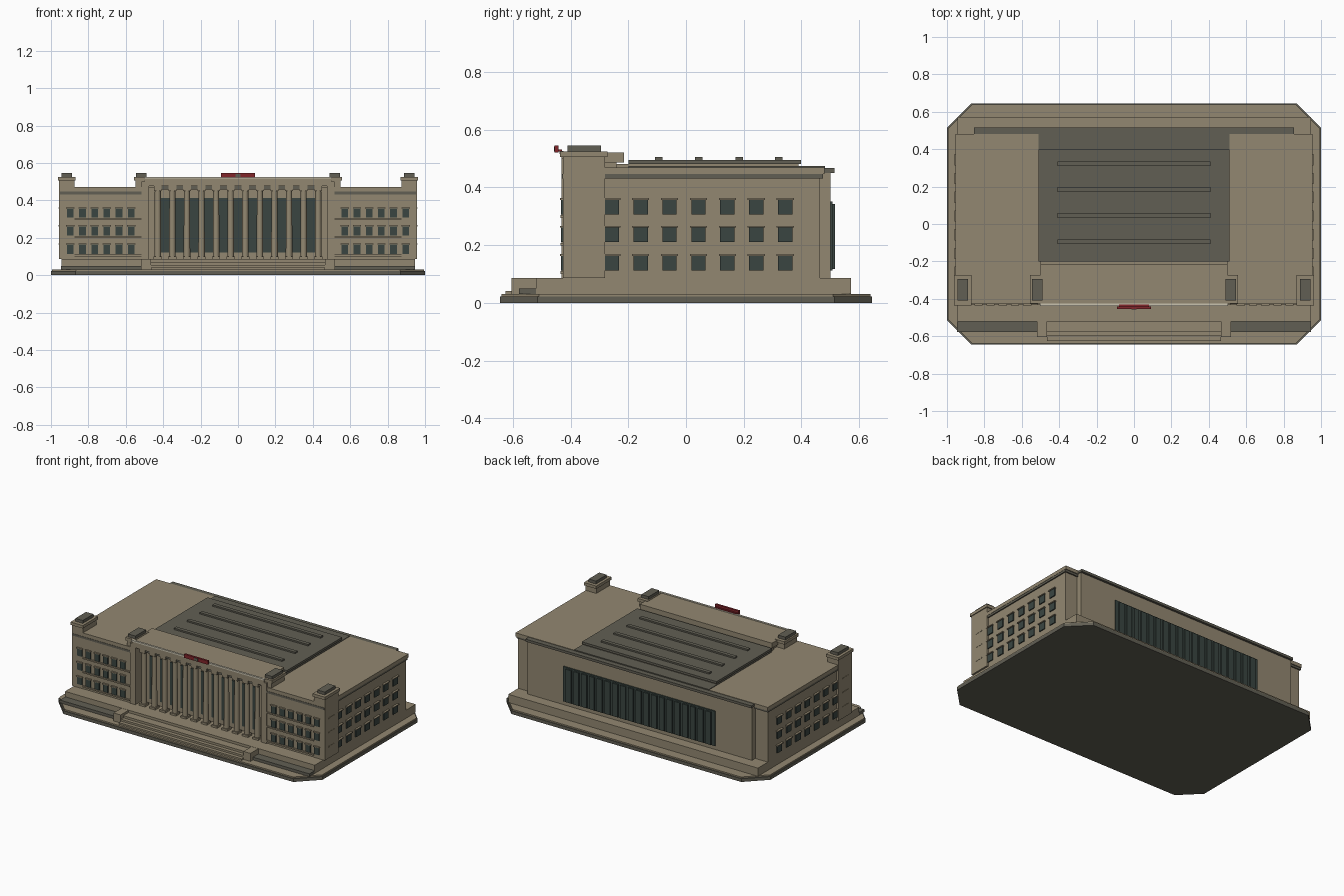
import bpy, bmesh
from mathutils import Matrix, Vector

cube = bpy.data.objects.get("Cube")
if cube:
    bpy.data.objects.remove(cube, do_unlink=True)


def material(name, rgb):
    m = bpy.data.materials.new(name)
    m.use_nodes = True
    m.diffuse_color = (*rgb, 1)
    m.node_tree.nodes["Principled BSDF"].inputs["Base Color"].default_value = (*rgb, 1)
    return m


STONE = material("tan stone", (0.29, 0.245, 0.165))
DARK = material("dark stone", (0.12, 0.114, 0.088))
GLASS = material("dark glass", (0.042, 0.06, 0.053))
RED = material("red", (0.22, 0.018, 0.023))
CREAM = material("cream trim", (0.58, 0.54, 0.43))


def finish(name, bm, mat):
    bmesh.ops.recalc_face_normals(bm, faces=bm.faces[:])
    mesh = bpy.data.meshes.new(name)
    bm.to_mesh(mesh)
    bm.free()
    mesh.materials.append(mat)
    obj = bpy.data.objects.new(name, mesh)
    bpy.context.collection.objects.link(obj)
    return obj


def boxes(name, mat, spans, mirror=False):
    """One object from (x0, x1, y0, y1, z0, z1) spans, optionally mirrored in x."""
    bm = bmesh.new()
    for x0, x1, y0, y1, z0, z1 in spans:
        for s in ((1, -1) if mirror else (1,)):
            c = Vector((s * (x0 + x1) / 2, (y0 + y1) / 2, (z0 + z1) / 2))
            size = Matrix.Diagonal((x1 - x0, y1 - y0, z1 - z0, 1))
            bmesh.ops.create_cube(bm, size=1, matrix=Matrix.Translation(c) @ size)
    return finish(name, bm, mat)


def octagon(name, mat, hx, hy, cut, z0, z1):
    bm = bmesh.new()
    corners = []
    for sx, sy in ((1, 1), (-1, 1), (-1, -1), (1, -1)):
        pair = [(sx * hx, sy * (hy - cut)), (sx * (hx - cut), sy * hy)]
        corners += pair if sx == sy else pair[::-1]
    face = bm.faces.new([bm.verts.new((x, y, z0)) for x, y in corners])
    ext = bmesh.ops.extrude_face_region(bm, geom=[face])
    verts = [g for g in ext["geom"] if isinstance(g, bmesh.types.BMVert)]
    bmesh.ops.translate(bm, verts=verts, vec=(0, 0, z1 - z0))
    # the extrusion may leave the starting face out
    bmesh.ops.holes_fill(bm, edges=bm.edges[:], sides=0)
    return finish(name, bm, mat)


# Ground slab, plinth, planting beds
octagon("base_slab", DARK, 1, 0.645, 0.13, 0, 0.022)
octagon("base_paving", STONE, 0.995, 0.64, 0.13, 0.022, 0.031)
boxes("plinth", STONE, [(-0.945, 0.945, -0.52, 0.572, 0.031, 0.087)])
boxes("planting_beds", DARK, [(0.51, 0.945, -0.578, -0.52, 0.031, 0.05)], True)

# Entrance steps between cheek walls
boxes("entrance_steps", STONE, [(-0.465, 0.465, y, -0.51, 0.031, z) for y, z in
      ((-0.625, 0.042), (-0.6, 0.055), (-0.575, 0.07))])
boxes("step_cheeks", STONE, [(0.465, 0.518, -0.605, -0.52, 0.031, 0.086)], True)

# Main block, leaving a recess behind the columns
boxes("main_hall", STONE, [(-0.945, 0.945, -0.36, 0.465, 0.08, 0.468)])
boxes("front_wings", STONE, [(0.475, 0.945, -0.425, -0.36, 0.08, 0.468)], True)
boxes("rear_projection", STONE, [(-0.85, 0.85, 0.465, 0.5, 0.08, 0.45)])
boxes("rear_cornice", DARK, [(-0.855, 0.855, 0.46, 0.515, 0.45, 0.467)])
boxes("parapet", STONE, [(-0.955, 0.955, -0.28, 0.48, 0.446, 0.47)])
boxes("cornice_band", DARK, [(0.515, 0.953, -0.429, 0.474, 0.432, 0.446)], True)
boxes("front_parapet", STONE, [(0.515, 0.953, -0.427, -0.28, 0.446, 0.47)], True)

# Corner and portico pylons with caps
boxes("corner_pylons", STONE, [
    (0.875, 0.957, -0.427, -0.28, 0.087, 0.505),
    (0.87, 0.963, -0.436, -0.272, 0.505, 0.525)], True)
boxes("portico_pylons", STONE, [
    (0.475, 0.517, -0.432, -0.28, 0.087, 0.5),
    (0.485, 0.548, -0.42, -0.28, 0.46, 0.505),
    (0.482, 0.556, -0.425, -0.272, 0.505, 0.525)], True)
boxes("pylon_tops", DARK, [(x - 0.028, x + 0.028, -0.41, -0.295, 0.525, 0.545)
                           for x in (0.916, 0.518)], True)

# Wing and side windows, with lintels and string courses
rows = (0.138, 0.236, 0.332)
front_x = [0.571 + 0.0652 * i for i in range(6)]
side_y = [-0.358 + 0.1003 * i for i in range(8)]
h = 0.025
boxes("front_windows", GLASS, [(x - 0.018, x + 0.018, -0.433, -0.42, z - h, z + h)
                               for x in front_x for z in rows], True)
boxes("front_lintels", STONE, [(x - 0.022, x + 0.022, -0.437, -0.42, z + h, z + h + 0.006)
                               for x in front_x for z in rows], True)
boxes("string_courses", STONE, [(0.517, 0.875, -0.434, -0.42, z - 0.037, z - 0.028)
                                for z in rows], True)
boxes("side_windows", GLASS, [(0.94, 0.952, y - h, y + h, z - h, z + h)
                              for y in side_y for z in rows], True)
boxes("side_lintels", STONE, [(0.94, 0.959, y - 0.03, y + 0.03, z + h, z + h + 0.006)
                              for y in side_y for z in rows], True)

# Portico: tall windows, columns, entablature
pitch = 0.078
bays = [pitch * (i - 5) for i in range(11)]
boxes("portico_windows", GLASS, [(x - 0.024, x + 0.024, -0.366, -0.355, 0.12, 0.412)
                                 for x in bays])
boxes("portico_vents", DARK, [(x - 0.022, x + 0.022, -0.418, -0.36, 0.458, 0.476)
                              for x in bays])
bm = bmesh.new()
for i in range(12):
    x = pitch * (i - 5.5)
    bmesh.ops.create_cone(bm, cap_ends=True, segments=12, radius1=0.018, radius2=0.016,
                          depth=0.38, matrix=Matrix.Translation((x, -0.402, 0.275)))
columns = finish("portico_columns", bm, STONE)
col_x = [pitch * (i - 5.5) for i in range(12)]
boxes("column_bases", STONE, [(x - 0.022, x + 0.022, -0.425, -0.38, 0.085, 0.1) for x in col_x])
boxes("column_capitals", STONE, [(x - 0.021, x + 0.021, -0.424, -0.38, 0.45, 0.476)
                                 for x in col_x])
boxes("entablature", STONE, [
    (-0.478, 0.478, -0.43, -0.28, 0.476, 0.505),
    (-0.5, 0.5, -0.432, -0.215, 0.487, 0.522),
    (-0.49, 0.49, -0.3, -0.24, 0.468, 0.487)])
boxes("entablature_trim", CREAM, [(-0.503, 0.503, -0.438, -0.425, 0.516, 0.526)])

# Sign above the entrance with a plain centre plate
boxes("roof_sign", RED, [(-0.09, 0.09, -0.455, -0.441, 0.521, 0.546),
                         (-0.08, 0.08, -0.445, -0.43, 0.524, 0.532)])
boxes("sign_plate", DARK, [(-0.014, 0.014, -0.458, -0.452, 0.525, 0.542)])

# Raised central roof with ribs
boxes("roof_curb", STONE, [(-0.5, 0.5, -0.24, 0.39, 0.468, 0.481)])
boxes("roof_deck", DARK, [(-0.51, 0.51, -0.2, 0.398, 0.481, 0.496),
                          (-0.51, 0.51, -0.2, 0.481, 0.462, 0.474)])
boxes("roof_ribs", DARK, [(-0.41, 0.41, y - 0.013, y + 0.013, 0.49, 0.506)
                          for y in (-0.095, 0.045, 0.184, 0.322)])

# Long rear window with upright fins
boxes("rear_window", GLASS, [(-0.575, 0.575, 0.495, 0.507, 0.113, 0.352)])
boxes("rear_fins", GLASS, [(x - 0.02, x + 0.02, 0.5, 0.517, 0.118, 0.343)
                           for x in [0.0588 * (i - 9) for i in range(19)]])

# Smooth the round columns only
bpy.ops.object.select_all(action="DESELECT")
columns.select_set(True)
bpy.context.view_layer.objects.active = columns
bpy.ops.object.shade_smooth_by_angle()
